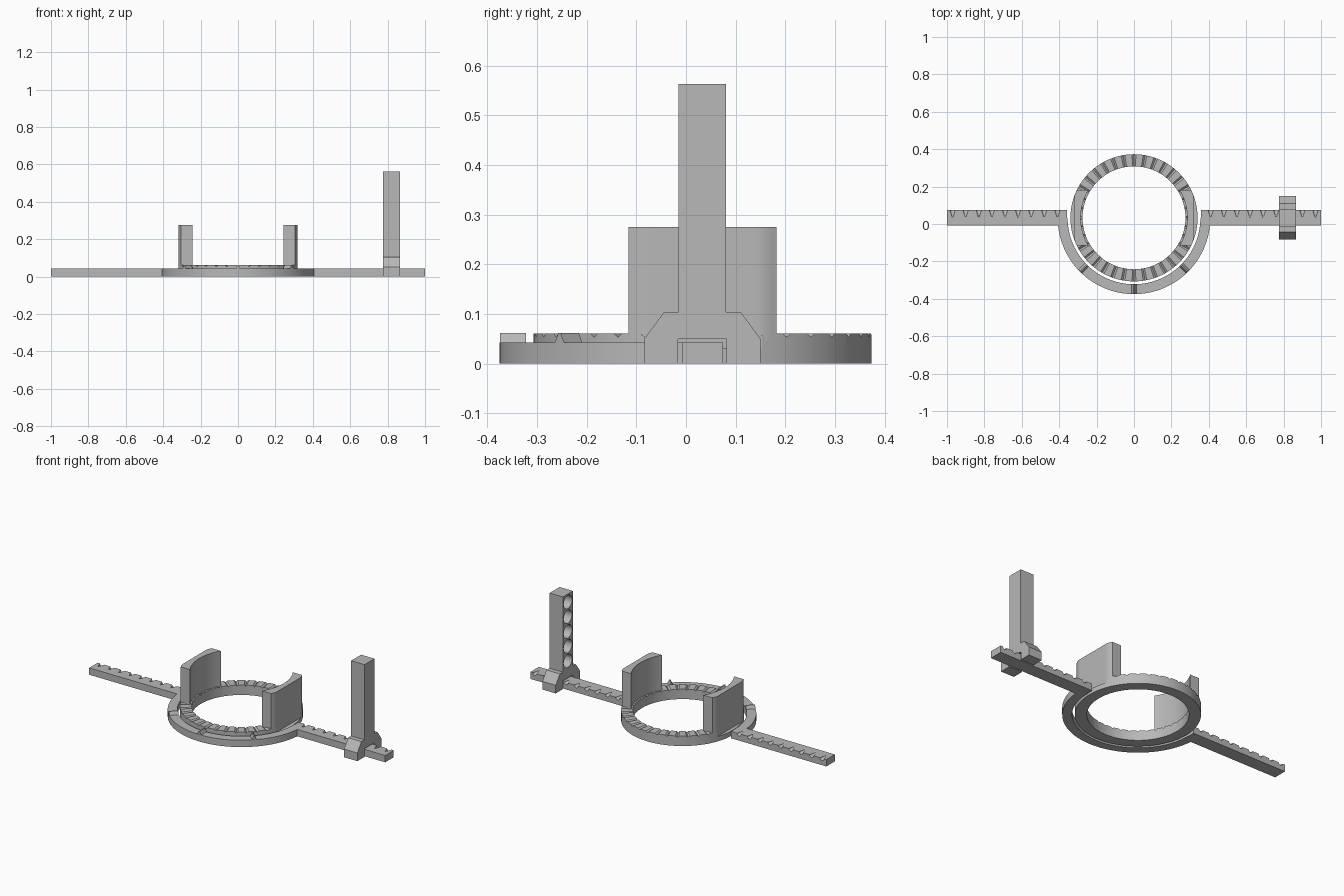
import bpy, bmesh, math
from mathutils import Matrix, Vector

if "Cube" in bpy.data.objects:
    bpy.data.objects.remove(bpy.data.objects["Cube"])

CY = 0.033  # shared centre line of ring, bar and tower

grey = bpy.data.materials.new("plain grey")
grey.diffuse_color = (0.48, 0.48, 0.48, 1)
grey.use_nodes = True
grey.node_tree.nodes["Principled BSDF"].inputs["Base Color"].default_value = grey.diffuse_color


def finish(name, bm):
    bmesh.ops.recalc_face_normals(bm, faces=bm.faces)
    me = bpy.data.meshes.new(name)
    bm.to_mesh(me)
    bm.free()
    me.materials.append(grey)
    ob = bpy.data.objects.new(name, me)
    bpy.context.collection.objects.link(ob)
    return ob


def prism(name, base, direction):
    """Extrude a planar outline along a direction."""
    bm = bmesh.new()
    f = bm.faces.new([bm.verts.new(p) for p in base])
    r = bmesh.ops.extrude_face_region(bm, geom=[f])
    bmesh.ops.translate(bm, vec=direction,
                        verts=[v for v in r["geom"] if isinstance(v, bmesh.types.BMVert)])
    return finish(name, bm)


def box(name, lo, hi):
    return prism(name, [(lo[0], lo[1], lo[2]), (hi[0], lo[1], lo[2]),
                        (hi[0], hi[1], lo[2]), (lo[0], hi[1], lo[2])], (0, 0, hi[2] - lo[2]))


def ring(name, r0, r1, stations, closed):
    """Sweep a rectangle around the centre; stations = (degrees, top height)."""
    bm = bmesh.new()
    rows = []
    for a, h in stations:
        c, s = math.cos(math.radians(a)), math.sin(math.radians(a))
        rows.append([bm.verts.new((r * c, CY + r * s, z))
                     for r, z in ((r0, 0), (r1, 0), (r1, h), (r0, h))])
    n = len(rows)
    for i in range(n if closed else n - 1):
        p, q = rows[i], rows[(i + 1) % n]
        for k in range(4):
            bm.faces.new((p[k], p[(k + 1) % 4], q[(k + 1) % 4], q[k]))
    if not closed:
        bm.faces.new(rows[0])
        bm.faces.new(rows[-1])
    return finish(name, bm)


def cut(ob, cutter):
    cutter.hide_render = True
    cutter.hide_viewport = True
    m = ob.modifiers.new("cut", "BOOLEAN")
    m.operation, m.solver, m.object = "DIFFERENCE", "EXACT", cutter
    bpy.context.view_layer.objects.active = ob
    bpy.ops.object.modifier_apply(modifier=m.name)
    bpy.data.objects.remove(cutter)


def smooth(ob):
    bpy.ops.object.select_all(action="DESELECT")
    ob.select_set(True)
    bpy.context.view_layer.objects.active = ob
    bpy.ops.object.shade_smooth_by_angle(angle=math.radians(20))


# Inner dial ring with a V notch every ten degrees
dial = [(t * 10 + d, h) for t in range(36)
        for d, h in ((-1.7, 0.061), (0, 0.053), (1.7, 0.061), (5, 0.061))]
dial_ring = ring("dial_ring", 0.275, 0.34, dial, True)
for s in (-1, 1):
    x = sorted((s * 0.318, s * 0.4))
    cut(dial_ring, box("flat_cutter", (x[0], -0.3, 0.03), (x[1], 0.4, 0.1)))
smooth(dial_ring)

# Two grip walls: curved inside, flat outside
HALF = 0.149
for s, side in ((-1, "left"), (1, "right")):
    pts = []
    for r, flip in ((0.285, 1), (0.34, -1)):
        lim = math.asin(HALF / r)
        for i in range(25):
            a = flip * lim * (i / 12 - 1)
            pts.append((s * min(r * math.cos(a), 0.318), CY + r * math.sin(a), 0.045))
    smooth(prism(side + "_grip_wall", pts, (0, 0, 0.23)))

# Outer half ring and its three pointer ridges
smooth(ring("half_ring", 0.355, 0.408, [(180 + 3 * i, 0.042) for i in range(61)], False))
for a in (225, 270, 315):
    p = prism("pointer_ridge", [(0.355, -0.014, 0.040), (0.355, 0.014, 0.040),
                                (0.355, 0.003, 0.062), (0.355, -0.003, 0.062)], (0.052, 0, 0))
    p.data.transform(Matrix.Translation((0, CY, 0)) @ Matrix.Rotation(math.radians(a), 4, "Z"))

# Side bars with tapered notches along the back top edge
for s, side in ((-1, "left"), (1, "right")):
    x = sorted((s * 0.357, s * 1.0))
    bar = box(side + "_bar", (x[0], CY - 0.041, 0), (x[1], CY + 0.041, 0.042))
    bm = bmesh.new()
    for i in range(9):
        bmesh.ops.create_cone(bm, cap_ends=True, segments=12, radius1=0.0005, radius2=0.017,
                              depth=0.05,
                              matrix=Matrix.Translation((s * (0.41 + 0.07 * i), 0.056, 0.043))
                              @ Matrix.Rotation(-math.pi / 2, 4, "X"))
    cut(bar, finish("notch_cutter", bm))

# Sliding clamp that straddles the right bar
X0, X1 = 0.775, 0.865
half = [(0.049, 0.05), (0.049, 0), (0.117, 0), (0.117, 0.05), (0.077, 0.104)]
outline = half + [(-y, z) for y, z in reversed(half)]
prism("sliding_clamp", [(X0, CY + y, z) for y, z in outline], (X1 - X0, 0, 0))

# Tower with a column of round pockets facing the dial
tower = box("tower", (X0, CY - 0.048, 0.104), (X1, CY + 0.048, 0.563))
bm = bmesh.new()
for i in range(5):
    bmesh.ops.create_cone(bm, cap_ends=True, segments=32, radius1=0.04, radius2=0.04, depth=0.1,
                          matrix=Matrix.Translation((X0, CY, 0.154 + 0.09 * i))
                          @ Matrix.Rotation(math.pi / 2, 4, "Y"))
cut(tower, finish("pocket_cutter", bm))
smooth(tower)
